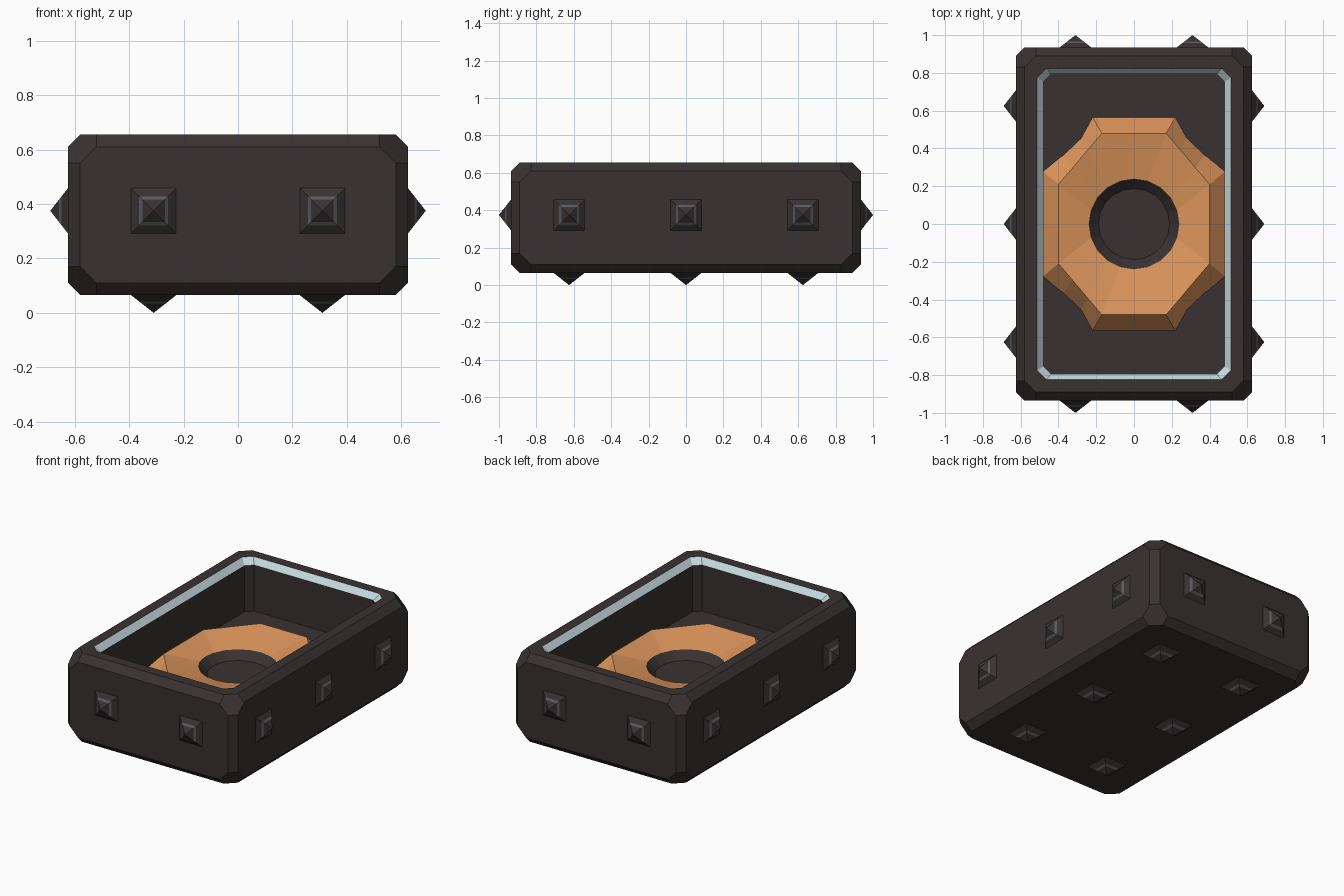
import bpy, bmesh, math
from itertools import permutations, product
from mathutils import Vector, Matrix

if "Cube" in bpy.data.objects:
    bpy.data.objects.remove(bpy.data.objects["Cube"])


def material(name, rgb):
    m = bpy.data.materials.new(name)
    m.diffuse_color = (*rgb, 1)
    m.use_nodes = True
    m.node_tree.nodes["Principled BSDF"].inputs["Base Color"].default_value = m.diffuse_color
    return m


DARK = material("dark_brown", (0.041, 0.031, 0.031))
PALE = material("pale_blue", (0.60, 0.73, 0.76))
ORANGE = material("orange", (0.72, 0.30, 0.105))
GREY = material("stud_grey", (0.10, 0.10, 0.12))


def finish(bm, name, mats):
    bmesh.ops.recalc_face_normals(bm, faces=bm.faces)
    mesh = bpy.data.meshes.new(name)
    bm.to_mesh(mesh)
    bm.free()
    for m in mats:
        mesh.materials.append(m)
    ob = bpy.data.objects.new(name, mesh)
    bpy.context.collection.objects.link(ob)
    return ob


def bridge(bm, a, b, mat=0):
    n = len(a)
    for i in range(n):
        f = bm.faces.new((a[i], a[(i + 1) % n], b[(i + 1) % n], b[i]))
        f.material_index = mat


# Case: box with chamfered edges and cut corners, open at the top
HX, HY, HZ, ZC = 0.625, 0.935, 0.295, 0.36
bm = bmesh.new()
for sx, sy, sz in product((-1, 1), repeat=3):
    for dx, dy, dz in permutations((0, 0.045, 0.105)):
        bm.verts.new((sx * (HX - dx), sy * (HY - dy), ZC + sz * (HZ - dz)))
bmesh.ops.convex_hull(bm, input=bm.verts)
bmesh.ops.dissolve_limit(bm, angle_limit=0.01, verts=bm.verts, edges=bm.edges)
bm.normal_update()
top = max(bm.faces, key=lambda f: f.calc_center_median().z)
outer = list(top.verts)
bmesh.ops.delete(bm, geom=[top], context='FACES_ONLY')
loop = outer
# rim, pale trim chamfer, inner wall: half x, half y, corner cut, z, material
for hx, hy, c, z, mat in ((0.513, 0.823, 0.048, 0.655, 0),
                          (0.48, 0.795, 0.042, 0.615, 1),
                          (0.48, 0.795, 0.042, 0.31, 0)):
    new = []
    for v in outer:
        side = abs(v.co.x) > 0.55
        new.append(bm.verts.new((math.copysign(hx if side else hx - c, v.co.x),
                                 math.copysign(hy - c if side else hy, v.co.y), z)))
    bridge(bm, loop, new, mat)
    loop = new
bm.faces.new(loop)
finish(bm, "case", [DARK, PALE])


def mirrored_loop(bm, quarter):
    """Closed loop from a quarter outline running from +x to +y."""
    left = [(-x, y, z) for x, y, z in reversed(quarter[:-1])]
    half = list(quarter) + left
    low = [(x, -y, z) for x, y, z in reversed(half[1:-1])]
    return [bm.verts.new(p) for p in half + low]


def circle_quarter(r, z):
    return [(r * math.cos(math.radians(a)), r * math.sin(math.radians(a)), z)
            for a in range(0, 91, 18)]


# Orange octagonal ring: skirt, crest and dished inner slope
bm = bmesh.new()
skirt = [(0.482, 0, 0.34), (0.482, 0.278, 0.325), (0.375, 0.365, 0.308),
         (0.28, 0.455, 0.308), (0.22, 0.565, 0.308), (0, 0.565, 0.308)]
crest = [(0.40, 0, 0.42), (0.40, 0.21, 0.42), (0.325, 0.297, 0.42),
         (0.248, 0.389, 0.42), (0.17, 0.48, 0.42), (0, 0.48, 0.42)]
loops = [mirrored_loop(bm, q) for q in (skirt, crest, circle_quarter(0.24, 0.365))]
bridge(bm, loops[0], loops[1])
bridge(bm, loops[1], loops[2])
finish(bm, "orange_ring", [ORANGE])

# Dark socket inside the ring
bm = bmesh.new()
a = mirrored_loop(bm, circle_quarter(0.24, 0.365))
b = mirrored_loop(bm, circle_quarter(0.188, 0.315))
bridge(bm, a, b)
bm.faces.new(b)
finish(bm, "socket", [DARK])


# Pyramid studs with a worn grey band
def stud(name, pos, direction):
    bm = bmesh.new()
    rings = []
    for t in (0, 0.36, 0.5):
        r, z = 0.083 * (1 - t), 0.065 * t
        rings.append([bm.verts.new((x * r, y * r, z))
                      for x, y in ((1, 1), (-1, 1), (-1, -1), (1, -1))])
    bridge(bm, rings[0], rings[1], 0)
    bridge(bm, rings[1], rings[2], 1)
    tip = bm.verts.new((0, 0, 0.065))
    for i in range(4):
        bm.faces.new((rings[2][i], rings[2][(i + 1) % 4], tip))
    bm.faces.new(rings[0])
    d = Vector(direction)
    side = Vector((0, 0, 1)) if abs(d.z) < 0.5 else Vector((1, 0, 0))
    rot = Matrix((side, d.cross(side), d)).transposed().to_4x4()
    bm.transform(Matrix.Translation(pos) @ rot)
    finish(bm, name, [DARK, GREY])


for s in (-1, 1):
    for y in (-0.625, 0, 0.625):
        stud("side_stud", (s * HX, y, 0.375), (s, 0, 0))
        stud("bottom_stud", (s * 0.31, y, 0.065), (0, 0, -1))
    for x in (-0.31, 0.31):
        stud("end_stud", (x, s * HY, 0.375), (0, s, 0))
